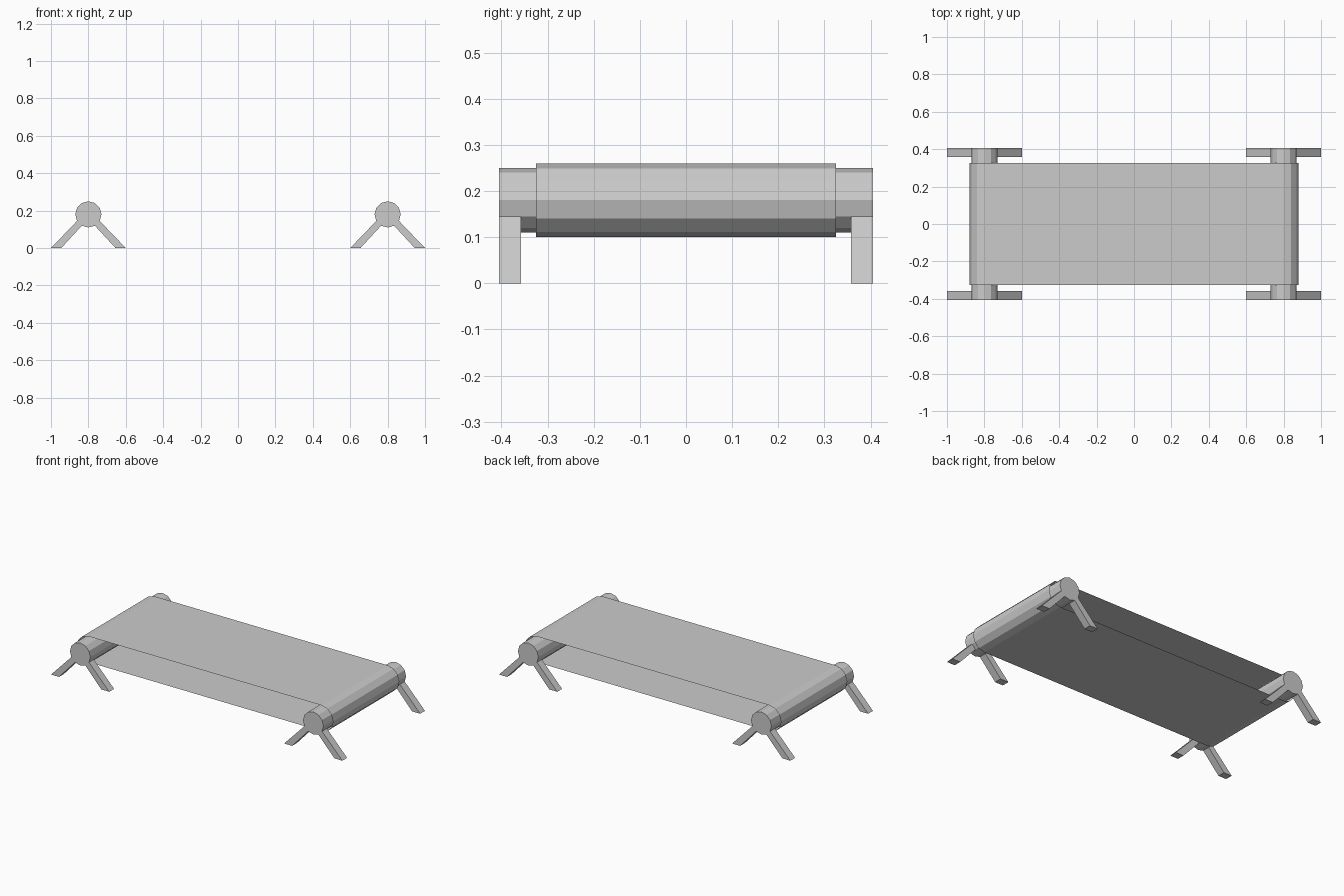
import bpy, bmesh
from math import cos, sin, radians

if "Cube" in bpy.data.objects:
    bpy.data.objects.remove(bpy.data.objects["Cube"])

AX, AZ = 0.8, 0.18      # roller axis
R, BELT_R = 0.07, 0.08  # roller and belt radii
HALF, BELT_HALF = 0.405, 0.325
LEG_IN = 0.358


def arc(cx, r, start, stop):
    """Points on a 12-sided circle in the xz plane."""
    return [(cx + r * cos(radians(a)), AZ + r * sin(radians(a)))
            for a in range(start, stop + 1, 30)]


def extrude_profile(name, pts, y0, y1, caps=True):
    """Sweep a closed xz profile (counter-clockwise) along y."""
    bm = bmesh.new()
    a = [bm.verts.new((x, y0, z)) for x, z in pts]
    b = [bm.verts.new((x, y1, z)) for x, z in pts]
    n = len(pts)
    for i in range(n):
        j = (i + 1) % n
        bm.faces.new((a[j], a[i], b[i], b[j]))
    if caps:
        bm.faces.new(a)
        bm.faces.new(b[::-1])
    bmesh.ops.recalc_face_normals(bm, faces=bm.faces)
    me = bpy.data.meshes.new(name)
    bm.to_mesh(me)
    bm.free()
    ob = bpy.data.objects.new(name, me)
    bpy.context.collection.objects.link(ob)
    return ob


# Thin belt: open loop wrapped round both rollers
extrude_profile("belt", arc(AX, BELT_R, -90, 90) + arc(-AX, BELT_R, 90, 270),
                -BELT_HALF, BELT_HALF, caps=False)

for side, cx in (("left", -AX), ("right", AX)):
    # Roller
    extrude_profile(side + "_roller", arc(cx, R, 0, 330), -HALF, HALF)
    # Splayed legs, each growing out of one roller facet
    for end, y0, y1 in (("front", -HALF, -LEG_IN), ("back", LEG_IN, HALF)):
        for lean, s in (("outer", -1), ("inner", 1)):
            (ox, oz), (ix, iz) = arc(0, R, 210, 240)
            pts = [(-0.2, 0), (-0.145, 0), (ix, iz), (ox, oz)]
            pts = [(cx - s * x, z) for x, z in pts]
            extrude_profile(f"{side}_{end}_{lean}_leg", pts, y0, y1)
